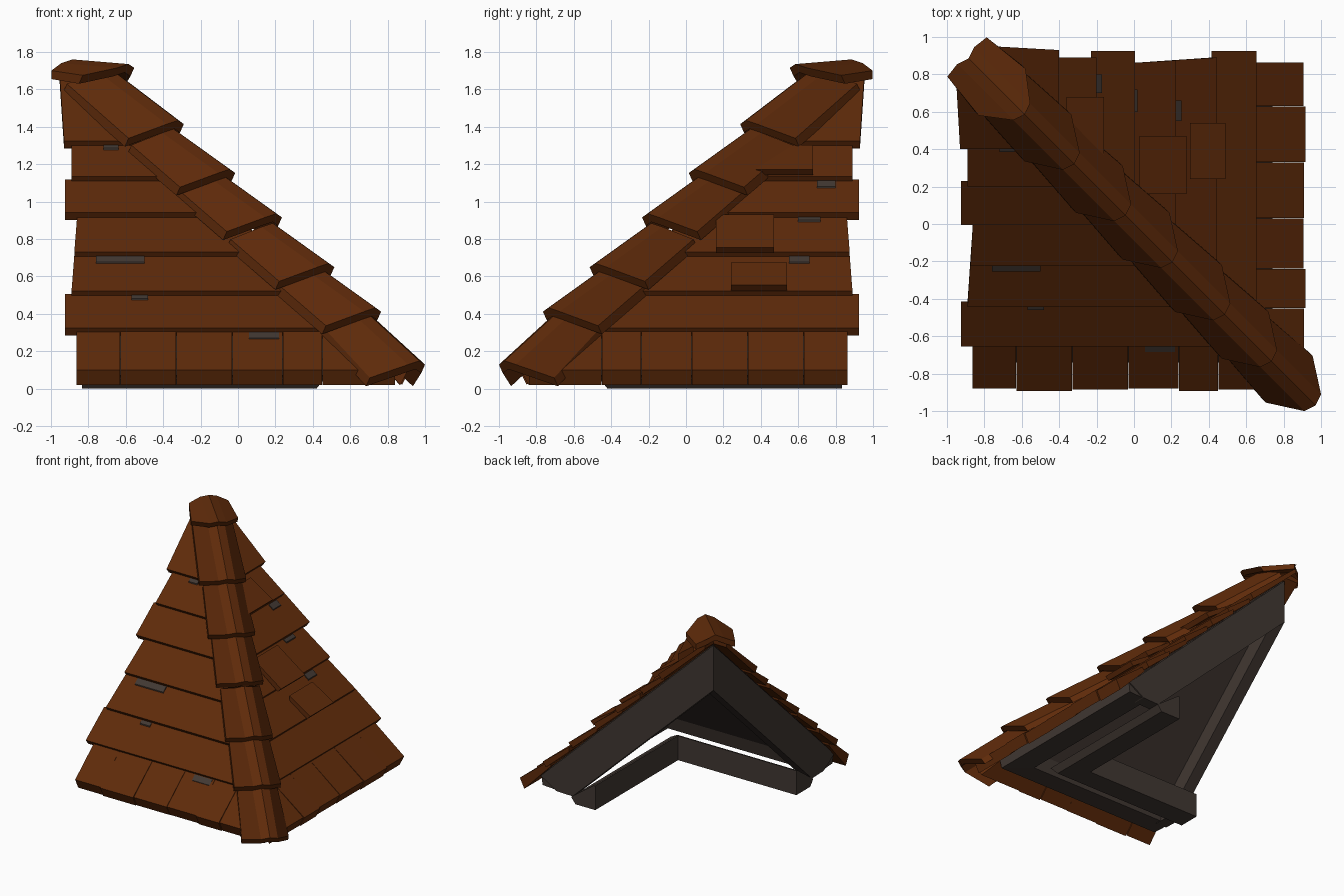
import bpy, bmesh

if "Cube" in bpy.data.objects:
    bpy.data.objects.remove(bpy.data.objects["Cube"])

# ---------- colours ----------
def material(name, rgb):
    m = bpy.data.materials.new(name)
    m.diffuse_color = (*rgb, 1)
    m.use_nodes = True
    m.node_tree.nodes["Principled BSDF"].inputs["Base Color"].default_value = m.diffuse_color
    return m

BROWN = material("brown shingle", (0.114, 0.0235, 0.003))
WOOD = material("dark grey timber", (0.053, 0.039, 0.032))


# ---------- helpers ----------
def roof_z(y):
    """Height of the front deck surface at depth y."""
    return 0.86 + 0.95 * y


def swap(p):
    """Reflect across the hip line: front slope becomes right slope."""
    return (-p[1], -p[0], p[2])


def build(name, prisms, mat, mirrored=False):
    """Each prism is a pair of matching point rings, closed at both ends."""
    bm = bmesh.new()
    for a, b in prisms:
        if mirrored:
            a, b = [swap(p) for p in a], [swap(p) for p in b]
        va = [bm.verts.new(p) for p in a]
        vb = [bm.verts.new(p) for p in b]
        bm.faces.new(va)
        bm.faces.new(vb[::-1])
        n = len(va)
        for i in range(n):
            j = (i + 1) % n
            bm.faces.new((va[i], vb[i], vb[j], va[j]))
    bmesh.ops.recalc_face_normals(bm, faces=bm.faces[:])
    me = bpy.data.meshes.new(name)
    bm.to_mesh(me)
    bm.free()
    me.materials.append(mat)
    ob = bpy.data.objects.new(name, me)
    bpy.context.collection.objects.link(ob)
    return ob


def tile(y0, y1, low, high, lo_lift, hi_lift, undercut=0.03):
    """Wedge board on the slope; low/high = x ranges, lifts = (bottom, top)."""
    def ring(k):
        yl = y0 if k else y0 + undercut
        return [(low[0], yl, roof_z(y0) + lo_lift[k]),
                (low[1], yl, roof_z(y0) + lo_lift[k]),
                (high[1], y1, roof_z(y1) + hi_lift[k]),
                (high[0], y1, roof_z(y1) + hi_lift[k])]
    return ring(1), ring(0)


# ---------- shingle courses ----------
rows = [(-0.655, -0.925, -0.925), (-0.445, -0.89, -0.875), (-0.225, -0.875, -0.86),
        (-0.005, -0.925, -0.925), (0.2, -0.89, -0.89), (0.4, -0.93, -0.955)]
courses = []
for i, (y0, xl, xh) in enumerate(rows):
    y1 = rows[i + 1][0] + 0.03 if i < 5 else 0.84
    courses.append(tile(y0, y1, (xl, -y0 - 0.02), (xh, -y1 + 0.005), (0.045, 0.085), (0.0, 0.04)))

# ---------- separate shingles along the eave ----------
cuts = [-0.865, -0.63, -0.33, -0.03, 0.24, 0.45, 0.84]

def eave(y_edge):
    out = []
    for i in range(6):
        a, b = cuts[i] + 0.001, cuts[i + 1] - 0.001
        dy = (0, -0.012, -0.004)[i % 3]
        y0 = y_edge + dy
        base = 0.02 - roof_z(y0)
        out.append(tile(y0, -0.62, (a, b), (a, min(b, 0.62)),
                        (base, base + 0.08), (0.0, 0.05), 0.04))
    return out

# ---------- raised loose shingles (right slope) ----------
loose = [tile(y0, y1, (a, b), (a, b), (0.13, 0.16), (0.06, 0.1))
         for y0, y1, a, b in [(-0.28, -0.03, -0.47, -0.16), (-0.49, -0.3, -0.54, -0.24),
                              (0.16, 0.36, -0.68, -0.36)]]

# ---------- grey board showing through gaps ----------
def gaps(spots):
    return [tile(y - h, y + 0.01, (a, b), (a, b), (0.05, 0.06), (0.045, 0.054), 0)
            for y, h, a, b in spots]

front_gaps = gaps([(-0.225, 0.03, -0.76, -0.5), (-0.655, 0.03, 0.06, 0.22),
                   (-0.445, 0.015, -0.57, -0.48), (0.4, 0.015, -0.72, -0.64)])
right_gaps = gaps([(-0.655, 0.04, -0.02, 0.18), (-0.225, 0.03, -0.66, -0.55),
                   (-0.005, 0.015, -0.72, -0.6), (0.2, 0.03, -0.8, -0.7)])

# ---------- roof deck with level eave soffit, mitred at the hip ----------
prof = [(-0.74, roof_z(-0.74)), (0.815, roof_z(0.815)), (0.815, roof_z(0.815) - 0.19),
        (-0.52, roof_z(-0.52) - 0.19), (-0.55, 0.06), (-0.73, 0.07)]
deck = [([(-0.82, y, z) for y, z in prof], [(-y, y, z) for y, z in prof])]

# ---------- deep gable rafter at the open end ----------
def rafter_ring(x, top):
    return [(x, -0.74, roof_z(-0.74) - 0.01), (x, top, roof_z(top) - 0.01),
            (x, top, roof_z(top) - 0.38), (x, -0.45, 0.055), (x, -0.6, 0.06)]

rafter = [(rafter_ring(-0.83, 0.83), rafter_ring(-0.73, 0.73))]

# ---------- wall plate beam, sloped on top, mitred at the corner ----------
pp = [(-0.24, 0.0), (-0.24, 0.2), (-0.26, 0.195), (-0.46, 0.05), (-0.42, 0.0)]
plate = [([(-0.835, y, z) for y, z in pp], [(-y, y, z) for y, z in pp])]

for side, mir in (("front", False), ("right", True)):
    build(side + "_shingle_courses", courses, BROWN, mir)
    build(side + "_eave_shingles", eave(-0.905 if mir else -0.88), BROWN, mir)
    build(side + "_gap_boards", right_gaps if mir else front_gaps, WOOD, mir)
    build(side + "_roof_deck", deck, WOOD, mir)
    build(side + "_gable_rafter", rafter, WOOD, mir)
    build(side + "_wall_plate", plate, WOOD, mir)
build("right_loose_shingles", loose, BROWN, True)


# ---------- hip caps ----------
def cap_ring(t, half, dt, z_mid, z_edge, thick=0.045, tuck=0.02):
    """Arched section at hip position t (point (t, -t)), closed underneath."""
    sec = [(-half, -dt, z_edge), (-0.045, -0.015, z_mid - 0.02), (0, 0, z_mid),
           (0.045, -0.015, z_mid - 0.02), (half, -dt, z_edge)]
    top = [(t + d + u, -t - d + u, z) for u, d, z in sec]
    return top + [(x - tuck, y + tuck, z - thick) for x, y, z in reversed(top)]


def hip_cap(t0, t1, lift, edge):
    lo = cap_ring(t0, 0.125, 0.14, roof_z(-t0) + lift, roof_z(-t0 + 0.015) + edge)
    hi = cap_ring(t1, 0.105, 0.12, roof_z(-t1) + 0.2, roof_z(-t1 + 0.015) + 0.1)
    return lo, hi


caps = [hip_cap(0.97, 0.68, 0.21, 0.105)]
for t in (0.735, 0.485, 0.205, -0.045, -0.32):
    caps.append(hip_cap(t, -0.69 if t < -0.3 else t - 0.3, 0.27, 0.16))
build("hip_caps", caps, BROWN)

# ---------- peak cap ----------
peak = [(cap_ring(-0.585, 0.125, 0.12, 1.735, 1.675),
         cap_ring(-0.885, 0.105, 0.008, 1.76, 1.70, tuck=0))]
build("peak_cap", peak, BROWN)
